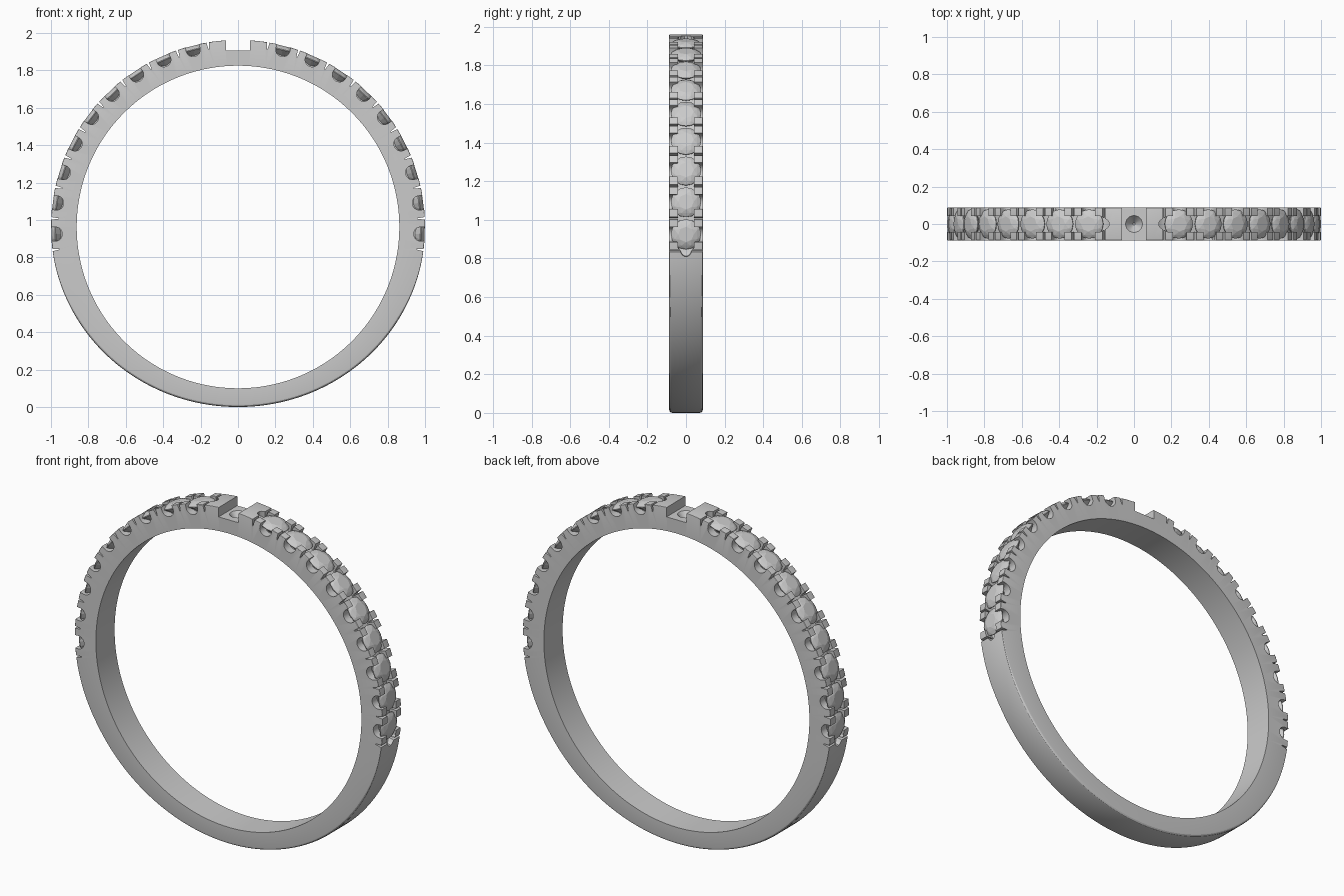
import bpy, bmesh, math
from mathutils import Matrix, Vector

if "Cube" in bpy.data.objects:
    bpy.data.objects.remove(bpy.data.objects["Cube"])

C = 0.9625            # height of the ring centre
HALF = 0.087          # half width of the band
R_IN, R_OUT = 0.8625, 1.0
FIRST, STEP, COUNT = 14.2, 9.75, 9     # stone angles from the top, degrees


def frame(deg):
    """Local x = tangent, y = across the band, z = distance from the centre."""
    return Matrix.Translation((0, 0, C)) @ Matrix.Rotation(math.radians(deg), 4, 'Y')


def loft(bm, sections, closed=False):
    rings = [[bm.verts.new(p) for p in s] for s in sections]
    n = len(rings[0])
    pairs = list(zip(rings, rings[1:] + rings[:1]))
    for a, b in pairs if closed else pairs[:-1]:
        for i in range(n):
            bm.faces.new((a[i], a[(i + 1) % n], b[(i + 1) % n], b[i]))
    if not closed:
        bm.faces.new(rings[0])
        bm.faces.new(rings[-1])


def make(name, bm):
    bmesh.ops.recalc_face_normals(bm, faces=bm.faces)
    me = bpy.data.meshes.new(name)
    bm.to_mesh(me)
    bm.free()
    ob = bpy.data.objects.new(name, me)
    bpy.context.collection.objects.link(ob)
    return ob


def prism(bm, m, profile, y0, y1):
    loft(bm, [[m @ Vector((x, y, z)) for x, z in profile] for y in (y0, y1)])


# Band: thinner and softly rounded towards the bottom
bm = bmesh.new()
sections = []
for i in range(180):
    deg = i * 2
    low = max(0, -math.cos(math.radians(deg))) ** 2
    r = R_OUT - 0.0375 * low
    b = 0.003 + 0.013 * min(1, low * 4)
    side = [(HALF, R_IN), (HALF, r - b), (HALF - 0.1 * b, r - 0.55 * b),
            (HALF - 0.45 * b, r - 0.15 * b), (HALF - b, r)]
    prof = side + [(-y, z) for y, z in reversed(side)]
    sections.append([frame(deg) @ Vector((0, y, z)) for y, z in prof])
loft(bm, sections, closed=True)
band = make("band", bm)

stones = [s * (FIRST + STEP * i) for s in (-1, 1) for i in range(COUNT)]
gaps = [s * (FIRST + STEP * (i - 0.5)) for s in (-1, 1) for i in range(COUNT + 1)]
cutters = []

# Channel under each stone row, ending in a narrow tongue
bm = bmesh.new()
a0, a1 = FIRST - STEP / 2, FIRST + STEP * (COUNT - 0.5)
for s in (-1, 1):
    steps = [(a0 - 1.7, 0.008, 0.975), (a0 - 1.2, 0.02, 0.97), (a0 - 0.2, 0.03, 0.96)]
    steps += [(a0 + 1 + (a1 - a0 - 2) * i / 44, 0.042, 0.955) for i in range(45)]
    steps += [(a1 + 0.2, 0.03, 0.96), (a1 + 1.2, 0.02, 0.97), (a1 + 1.7, 0.008, 0.975)]
    loft(bm, [[frame(s * d) @ Vector((0, y, z)) for y, z in
               ((-w, f), (w, f), (w, 1.03), (-w, 1.03))] for d, w, f in steps])
cutters.append(make("channel_cutter", bm))

# U-shaped scallops in both side faces beside each stone
bm = bmesh.new()
u = [(0.038, 1.03)] + [(0.038 * math.cos(math.pi * k / 12), 0.978 - 0.038 * math.sin(math.pi * k / 12))
                       for k in range(13)] + [(-0.038, 1.03)]
for d in stones:
    prism(bm, frame(d), u, 0.04, 0.1)
    prism(bm, frame(d), u, -0.1, -0.04)
cutters.append(make("scallop_cutter", bm))

# Slits splitting the prongs between stones
bm = bmesh.new()
for d in gaps:
    prism(bm, frame(d), [(-0.009, 1.02), (0.009, 1.02), (0.002, 0.962), (-0.002, 0.962)], -0.11, 0.11)
cutters.append(make("slit_cutter", bm))

# Notch at the top with a conical hole in its floor
bm = bmesh.new()
prism(bm, Matrix(), [(-0.065, 1.905), (0.065, 1.905), (0.065, 2.05), (-0.065, 2.05)], -0.12, 0.12)
cutters.append(make("notch_cutter", bm))
bm = bmesh.new()
bmesh.ops.create_cone(bm, cap_ends=True, segments=24, radius1=0.006, radius2=0.054, depth=0.06,
                      matrix=Matrix.Translation((0, 0, 1.886)))
cutters.append(make("hole_cutter", bm))

for c in cutters:
    c.hide_render = True
    mod = band.modifiers.new(c.name, 'BOOLEAN')
    mod.operation = 'DIFFERENCE'
    mod.solver = 'EXACT'
    mod.object = c

# Bake the cuts and shade the band
dg = bpy.context.evaluated_depsgraph_get()
me = bpy.data.meshes.new_from_object(band.evaluated_get(dg))
band.modifiers.clear()
band.data = me
for c in cutters:
    bpy.data.objects.remove(c)
me.polygons.foreach_set("use_smooth", [True] * len(me.polygons))
me.set_sharp_from_angle(angle=math.radians(25))

# Faceted stones sharing one mesh: table, crown, girdle and point
bm = bmesh.new()
for n, r, z, off in ((8, 0.04, 0.998, 0), (8, 0.063, 0.990, 0.5), (16, 0.078, 0.979, 0),
                     (16, 0.078, 0.975, 0), (1, 0, 0.915, 0)):
    for k in range(n):
        a = 2 * math.pi * (k + off) / n
        bm.verts.new((r * math.cos(a), r * math.sin(a), z))
bmesh.ops.convex_hull(bm, input=bm.verts)
stone = make("stone", bm)
for i, d in enumerate(stones):
    ob = stone if i == 0 else bpy.data.objects.new("stone", stone.data)
    if i:
        bpy.context.collection.objects.link(ob)
    ob.matrix_world = frame(d)
